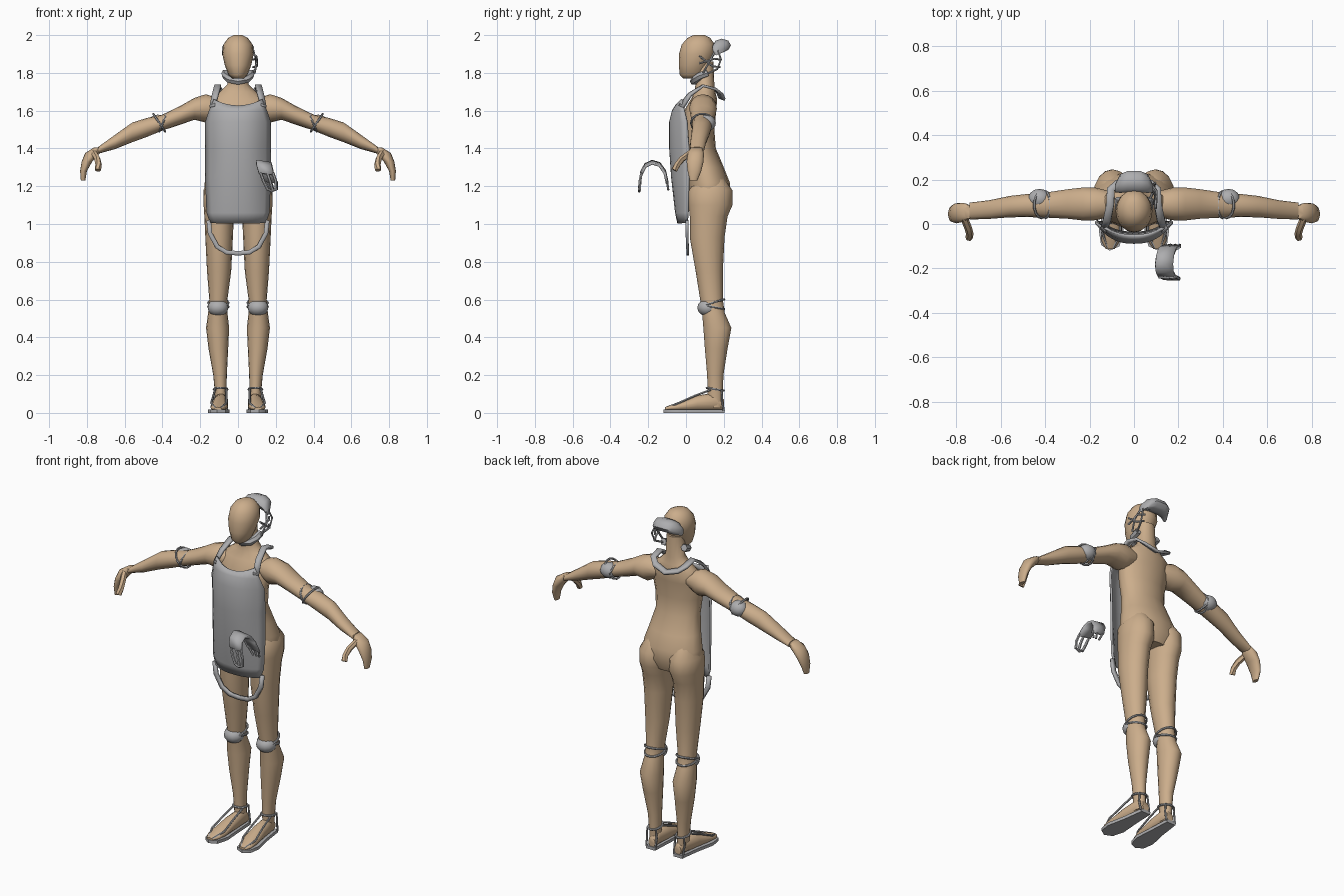
import bpy, bmesh, math
from mathutils import Vector

old = bpy.data.objects.get("Cube")
if old:
    bpy.data.objects.remove(old, do_unlink=True)


def material(name, colour):
    m = bpy.data.materials.new(name)
    m.use_nodes = True
    m.diffuse_color = colour
    m.node_tree.nodes["Principled BSDF"].inputs["Base Color"].default_value = colour
    return m


SKIN = material("tan skin", (.6, .42, .26, 1))
GREY = material("gear grey", (.42, .42, .43, 1))


def finish(name, bm, mat, mirror=False, thick=0):
    bmesh.ops.recalc_face_normals(bm, faces=bm.faces)
    mesh = bpy.data.meshes.new(name)
    bm.to_mesh(mesh)
    bm.free()
    mesh.materials.append(mat)
    ob = bpy.data.objects.new(name, mesh)
    bpy.context.collection.objects.link(ob)
    if thick:
        ob.modifiers.new("thickness", "SOLIDIFY").thickness = thick
        ob.modifiers["thickness"].offset = 0
    if mirror:
        ob.modifiers.new("other side", "MIRROR")
    bpy.ops.object.select_all(action="DESELECT")
    ob.select_set(True)
    bpy.context.view_layer.objects.active = ob
    bpy.ops.object.shade_smooth_by_angle(angle=math.radians(50))
    return ob


def skin_rows(bm, rows, closed):
    """Bridge rows of points with quads."""
    grid = [[bm.verts.new(p) for p in row] for row in rows]
    n = len(grid[0])
    for a, b in zip(grid, grid[1:]):
        for i in range(n if closed else n - 1):
            j = (i + 1) % n
            bm.faces.new((a[i], a[j], b[j], b[i]))
    return grid


def loft(name, rings, axis, mat, mirror=False, sides=16):
    """Elliptical rings (x, y, z, radius, radius) stacked along one axis."""
    rows = []
    for x, y, z, ra, rb in rings:
        row = []
        for i in range(sides):
            a = math.tau * i / sides
            c, s = ra * math.cos(a), rb * math.sin(a)
            offset = {"z": (c, s, 0), "x": (0, c, s), "y": (c, 0, s)}[axis]
            row.append(Vector((x, y, z)) + Vector(offset))
        rows.append(row)
    bm = bmesh.new()
    grid = skin_rows(bm, rows, True)
    bm.faces.new(grid[0])
    bm.faces.new(grid[-1])
    return finish(name, bm, mat, mirror)


def tube(name, path, radius, mirror=False, closed=False, mat=GREY, sides=6):
    pts = [Vector(p) for p in path]
    n = len(pts)
    rows = []
    for i, p in enumerate(pts):
        a = pts[i - 1] if closed or i else p
        b = pts[(i + 1) % n] if closed or i < n - 1 else p
        turn = (b - a).to_track_quat("Z", "Y")
        rows.append([p + turn @ Vector((radius * math.cos(math.tau * k / sides),
                                        radius * math.sin(math.tau * k / sides), 0))
                     for k in range(sides)])
    bm = bmesh.new()
    grid = skin_rows(bm, rows + rows[:1] if closed else rows, True)
    if not closed:
        bm.faces.new(grid[0])
        bm.faces.new(grid[-1])
    return finish(name, bm, mat, mirror)


def ribbon(name, path, width, normal=None, side=None, thick=.01):
    pts = [Vector(p) for p in path]
    rows = []
    for i, p in enumerate(pts):
        t = pts[min(i + 1, len(pts) - 1)] - pts[max(i - 1, 0)]
        d = Vector(side) if side else t.cross(Vector(normal)).normalized()
        rows.append([p - d * width / 2, p, p + d * width / 2])
    bm = bmesh.new()
    skin_rows(bm, rows, False)
    return finish(name, bm, GREY, thick=thick)


def both_ways(half):
    return half + [(-x, y, z) for x, y, z in half[-2::-1]]


def hoop(x, y, z, ra, rb, axis, tilt=0, n=14):
    out = []
    for i in range(n):
        c, s = math.cos(math.tau * i / n), math.sin(math.tau * i / n)
        if axis == "z":
            out.append((x + ra * c, y + rb * s, z + tilt * s))
        else:
            out.append((x + tilt * s, y + ra * c, z + rb * s))
    return out


def pad(name, centre, size):
    bm = bmesh.new()
    bmesh.ops.create_uvsphere(bm, u_segments=14, v_segments=8, radius=1)
    for v in bm.verts:
        v.co = Vector(centre) + v.co * Vector(size)
    return finish(name, bm, GREY, True)


# Body
loft("head", [(0, .035, 1.77, .03, .05), (0, .033, 1.79, .05, .066), (0, .042, 1.84, .07, .08),
              (0, .058, 1.9, .083, .095), (0, .065, 1.95, .077, .088),
              (0, .068, 1.985, .053, .06), (0, .07, 2, .022, .03)], "z", SKIN)
loft("torso", [(0, .12, 1.09, .15, .09), (0, .125, 1.15, .18, .11), (0, .12, 1.22, .176, .112),
               (0, .1, 1.3, .155, .1), (0, .072, 1.4, .134, .086), (0, .065, 1.5, .145, .085),
               (0, .075, 1.6, .16, .085), (0, .095, 1.66, .15, .07), (0, .1, 1.7, .095, .055),
               (0, .1, 1.74, .055, .05), (0, .095, 1.86, .05, .05)], "z", SKIN)
loft("leg", [(.09, .135, 1.25, .05, .06), (.095, .13, 1.18, .088, .115),
             (.097, .13, 1.1, .085, .116), (.1, .12, 1.04, .078, .1),
             (.1, .112, .93, .073, .092), (.1, .123, .75, .064, .072), (.104, .135, .6, .048, .06),
             (.107, .145, .53, .051, .06), (.108, .166, .45, .061, .074), (.104, .16, .34, .052, .06),
             (.095, .155, .2, .036, .043), (.092, .155, .1, .03, .04),
             (.09, .155, .03, .03, .04)], "z", SKIN, True)
loft("foot", [(.085, .2, .042, .022, .028), (.089, .16, .06, .034, .048), (.094, .06, .05, .04, .042),
              (.1, -.03, .034, .046, .026), (.105, -.08, .027, .04, .016),
              (.107, -.112, .022, .02, .008)], "y", SKIN, True)
loft("arm", [(.1, .09, 1.62, .055, .045), (.17, .09, 1.612, .073, .075), (.23, .09, 1.61, .074, .058),
             (.3, .09, 1.578, .066, .05), (.4, .085, 1.537, .056, .042), (.48, .083, 1.512, .052, .05),
             (.56, .078, 1.485, .048, .052), (.65, .065, 1.435, .042, .038),
             (.74, .058, 1.39, .038, .018)], "x", SKIN, True)
loft("hand", [(.745, .055, 1.404, .02, .03), (.77, .052, 1.375, .04, .043), (.8, .048, 1.33, .028, .045),
              (.818, .045, 1.28, .018, .036), (.82, .04, 1.23, .012, .02)], "z", SKIN, True)
tube("thumb", [(.765, .03, 1.38), (.745, -.02, 1.345), (.738, -.045, 1.315), (.742, -.062, 1.285)],
     .017, True, mat=SKIN)

# Chest apron: rows of height, half width, middle y, edge y
rows = []
for z, w, mid, edge in [(1.005, .145, -.04, .005), (1.06, .163, -.052, .01), (1.25, .17, -.073, .015),
                        (1.4, .17, -.083, .015), (1.54, .17, -.083, .005),
                        (1.6, .15, -.068, -.01), (1.625, .125, -.052, -.02)]:
    row = []
    for i in range(13):
        u = i / 6 - 1
        lift = .035 * u * u if z > 1.62 else 0
        row.append((w * u, mid + (edge - mid) * abs(u) ** 2.5, z + lift))
    rows.append(row)
bm = bmesh.new()
skin_rows(bm, rows, False)
finish("chest_apron", bm, GREY, thick=.012)
ribbon("shoulder_strap", both_ways([(.135, -.025, 1.62), (.12, .02, 1.685), (.107, .09, 1.732),
                                    (.105, .155, 1.715), (.075, .18, 1.69), (0, .19, 1.665)]),
       .034, normal=(0, .4, 1), thick=.014)
ribbon("hem_strap", both_ways([(.155, .005, 1.02), (.148, .005, .95), (.11, .008, .88),
                               (.06, .01, .85), (0, .01, .845)]), .024, normal=(0, 1, 0), thick=.014)

# Joint pads and their straps
pad("knee_pad", (.106, .115, .557), (.056, .055, .046))
pad("elbow_pad", (.425, .112, 1.535), (.052, .046, .044))
for dz, tilt in ((-.008, -.012), (.012, .02)):
    tube("knee_strap", hoop(.104, .138, .57 + dz, .054, .066, "z", tilt), .006, True, True)
    tube("elbow_strap", hoop(.405 + dz, .087, 1.536, .06, .048, "x", tilt * 1.6), .006, True, True)

# Sandals
outline = [(.06, .205), (.118, .205), (.135, .08), (.158, -.03), (.148, -.095),
           (.11, -.12), (.065, -.1), (.046, -.03), (.054, .08)]
bm = bmesh.new()
grid = skin_rows(bm, [[(x, y, z) for x, y in outline] for z in (0, .018)], True)
for ring in grid:
    bm.faces.new(ring)
finish("sandal_sole", bm, GREY, True)
tube("ankle_strap", hoop(.092, .155, .125, .036, .047, "z", -.008), .006, True, True)
for s in (-1, 1):
    tube("instep_strap", [(.106 + s * .012, -.108, .025), (.102 + s * .04, -.04, .052),
                          (.096 + s * .034, .05, .092), (.092 + s * .03, .13, .122)], .006, True)
    tube("heel_strap", [(.09 + s * .03, .2, .012), (.091 + s * .032, .19, .07),
                        (.092 + s * .028, .19, .122)], .006, True)

# Headgear worn at the back of the head
half = [(.085, .16, 1.915, .018, .022), (.062, .182, 1.938, .042, .032), (.03, .19, 1.946, .048, .035)]
loft("head_pad", half + [(-x, *rest) for x, *rest in half[::-1]], "x", GREY, sides=8)
tube("chin_pad", both_ways([(.068, .115, 1.8), (.066, .075, 1.785), (.045, .05, 1.765),
                            (0, .04, 1.755)]), .02)
for path in ([(.08, .17, 1.92), (.095, .185, 1.87), (.092, .165, 1.82), (.068, .1, 1.79)],
             [(.082, .15, 1.91), (.1, .125, 1.86), (.088, .09, 1.8)],
             [(.075, .185, 1.87), (.1, .15, 1.875), (.098, .07, 1.85)],
             [(.08, .18, 1.83), (.1, .14, 1.835), (.096, .07, 1.89)]):
    tube("cage_wire", path, .006)

# Loose mitt in front
arch = [(.172, -.1, 1.22), (.15, -.112, 1.275), (.14, -.14, 1.315), (.135, -.18, 1.327),
        (.138, -.215, 1.31), (.15, -.238, 1.265)]
ribbon("mitt_palm", arch, .08, side=(1, 0, -.15), thick=.014)
for dx in (-.03, .005, .035):
    tube("mitt_finger", [(.15 + dx, -.236, 1.27), (.165 + dx, -.244, 1.225),
                         (.178 + dx * .7, -.246, 1.18)], .008)
    tube("mitt_lace", [(.17 + dx, -.1, 1.225), (.185 + dx * .6, -.094, 1.18)], .006)
tube("mitt_edge", [(.153, -.246, 1.185), (.178, -.247, 1.172), (.205, -.246, 1.185)], .007)
